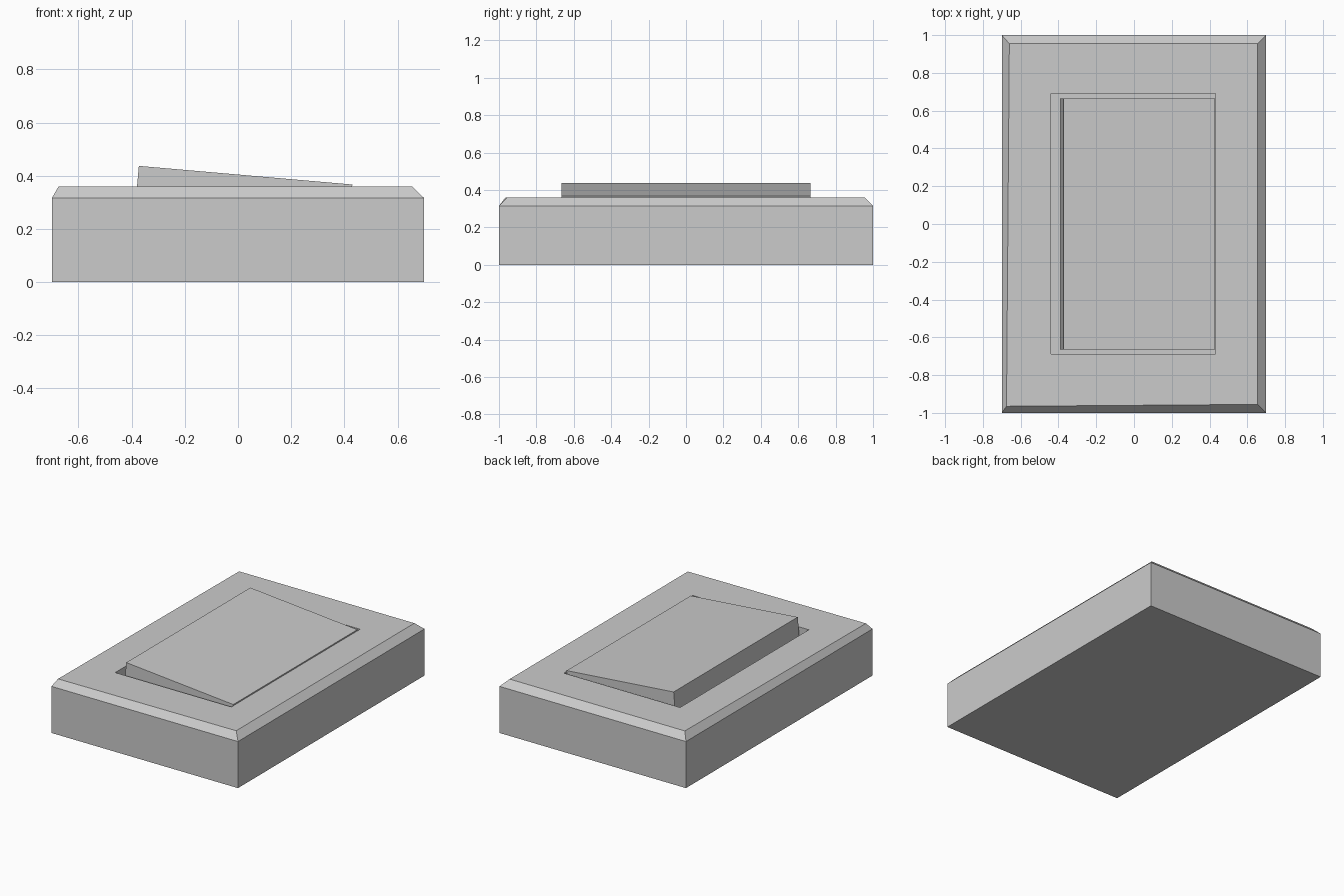
import bpy, bmesh, math
from mathutils import Matrix, Vector

if "Cube" in bpy.data.objects:
    bpy.data.objects.remove(bpy.data.objects["Cube"])


def make_object(name, bm):
    bmesh.ops.recalc_face_normals(bm, faces=bm.faces)
    mesh = bpy.data.meshes.new(name)
    bm.to_mesh(mesh)
    bm.free()
    obj = bpy.data.objects.new(name, mesh)
    bpy.context.collection.objects.link(obj)
    return obj


def rect(x0, x1, y0, y1):
    return [(x0, y0), (x1, y0), (x1, y1), (x0, y1)]


# Wall plate: rings run up the sides, over the chamfer and down into the recess
X, Y = 0.70, 1.0
outer = rect(-X, X, -Y, Y)
rim = [(-0.675, -0.965), (0.655, -0.955), (0.655, 0.955), (-0.66, 0.955)]
recess = rect(-0.44, 0.432, -0.688, 0.692)
rings = [(outer, 0.0), (outer, 0.316), (rim, 0.36), (recess, 0.36), (recess, 0.25)]

bm = bmesh.new()
loops = [[bm.verts.new((x, y, z)) for x, y in pts] for pts, z in rings]
for a, b in zip(loops, loops[1:]):
    for i in range(4):
        j = (i + 1) % 4
        bm.faces.new((a[i], a[j], b[j], b[i]))
bm.faces.new(loops[0])
bm.faces.new(loops[-1])
make_object("wall_plate", bm)

# Rocker: a slab tipped about its long axis, left edge raised
left, right = Vector((-0.373, 0, 0.437)), Vector((0.43, 0, 0.367))
width = (right - left).length
angle = math.atan2(left.z - right.z, right.x - left.x)
thick = 0.18
bm = bmesh.new()
bmesh.ops.create_cube(bm, size=1.0)
bmesh.ops.scale(bm, vec=(width, 1.33, thick), verts=bm.verts)
bmesh.ops.translate(bm, vec=(0, 0, -thick / 2), verts=bm.verts)
place = Matrix.Translation((left + right) / 2) @ Matrix.Rotation(angle, 4, 'Y')
bmesh.ops.transform(bm, matrix=place, verts=bm.verts)
make_object("rocker", bm)
